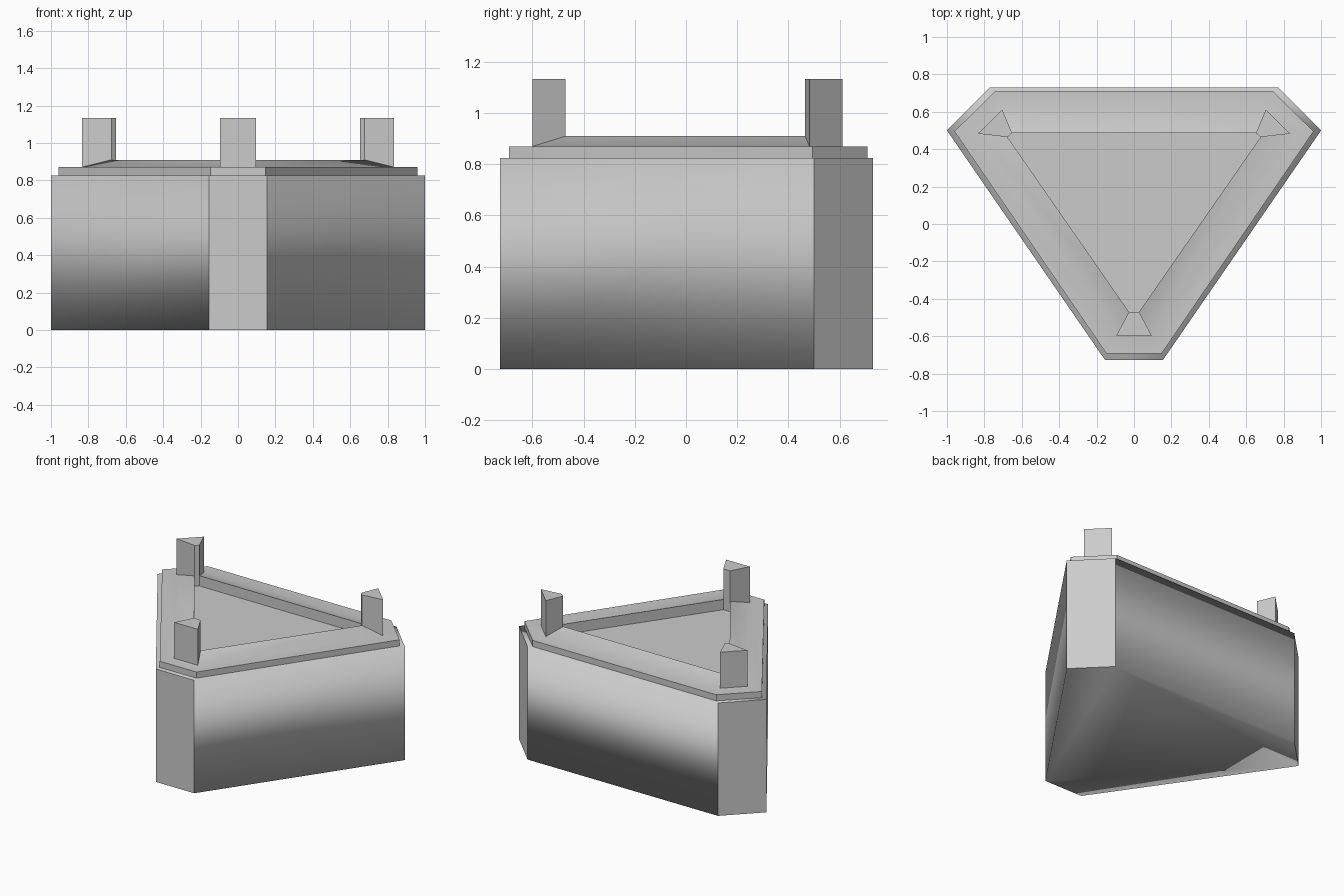
import bpy, bmesh, math

if "Cube" in bpy.data.objects:
    bpy.data.objects.remove(bpy.data.objects["Cube"])


def outline(front, side, back):
    """Truncated triangle from its right half, counter-clockwise from the front."""
    half = [front, side, back]
    return half + [(-x, y) for x, y in reversed(half)]


def loft(name, sections, soft_sides=False):
    """Skin a stack of (points, z) sections and cap both ends."""
    bm = bmesh.new()
    loops = [[bm.verts.new((x, y, z)) for x, y in pts] for pts, z in sections]
    n = len(loops[0])
    bm.faces.new(list(reversed(loops[0])))
    bm.faces.new(loops[-1])
    for low, high in zip(loops, loops[1:]):
        for i in range(n):
            j = (i + 1) % n
            f = bm.faces.new((low[i], low[j], high[j], high[i]))
            # short corner facets stay crisp, long sides shade softly
            if soft_sides and i % 2:
                for e in f.edges:
                    e.smooth = False
    for f in bm.faces:
        f.smooth = True
    mesh = bpy.data.meshes.new(name)
    bm.to_mesh(mesh)
    bm.free()
    ob = bpy.data.objects.new(name, mesh)
    bpy.context.collection.objects.link(ob)
    if not soft_sides:
        bpy.ops.object.select_all(action='DESELECT')
        ob.select_set(True)
        bpy.context.view_layer.objects.active = ob
        bpy.ops.object.shade_smooth_by_angle(angle=math.radians(30))
    return ob


body = outline((0.155, -0.727), (1.0, 0.5), (0.77, 0.73))
step = outline((0.148, -0.692), (0.96, 0.495), (0.742, 0.71))
ridge = outline((0.096, -0.6), (0.835, 0.483), (0.705, 0.612))
well = outline((0.027, -0.47), (0.677, 0.465), (0.652, 0.486))

# main block
loft("body", [(body, 0), (body, 0.825)], soft_sides=True)

# stepped lid with a sloping ridge around the sunken triangular well
loft("lid", [(step, 0.82), (step, 0.87), (ridge, 0.87), (well, 0.91), (well, 0.835)])

# corner posts standing between the ridge and the well
for i, name in ((1, "right_post"), (3, "left_post"), (5, "front_post")):
    j = (i + 1) % 6
    foot = [ridge[i], ridge[j], well[j], well[i]]
    loft(name, [(foot, 0.86), (foot, 1.133)])
